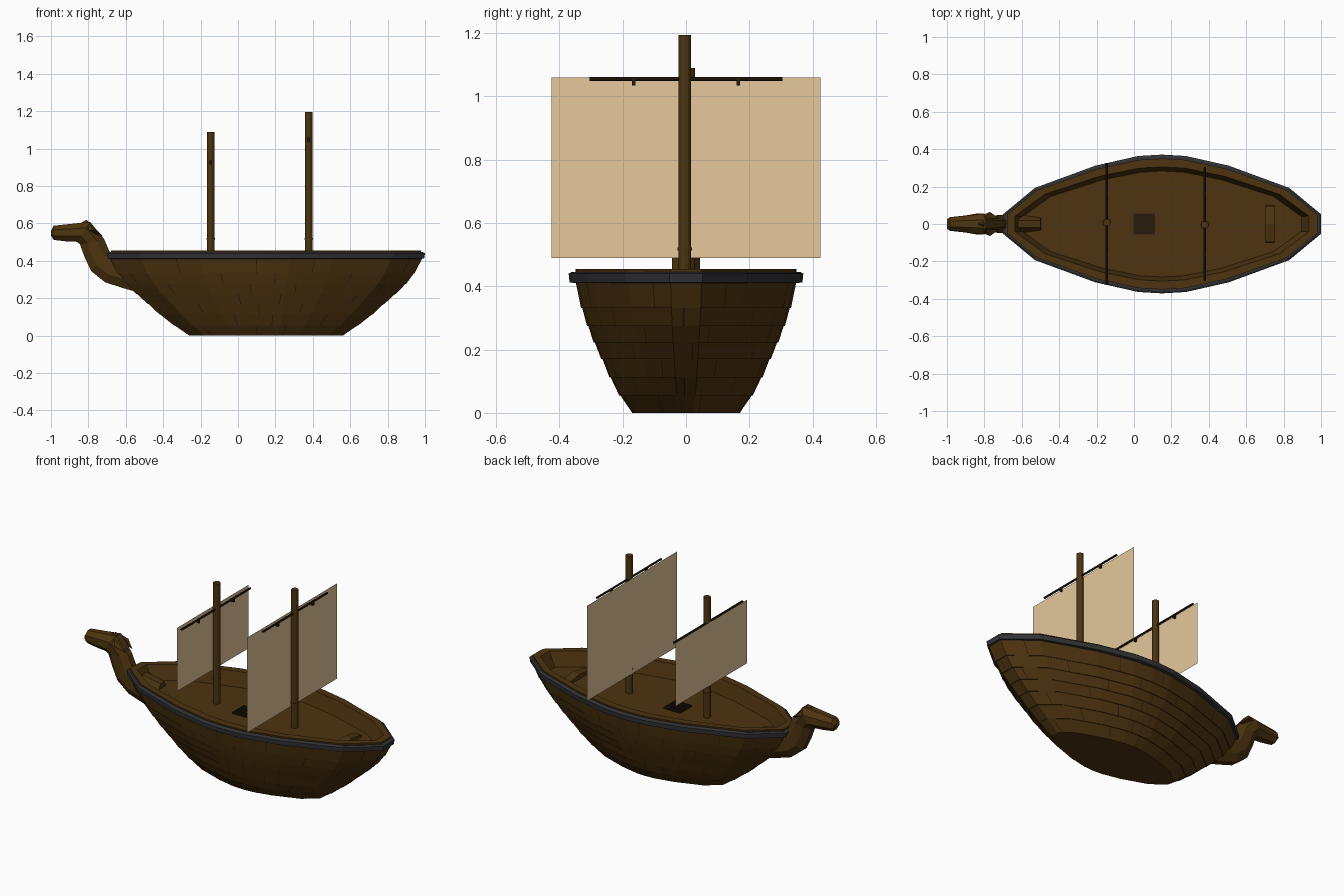
import bpy, bmesh, math
from mathutils import Vector

if "Cube" in bpy.data.objects:
    bpy.data.objects.remove(bpy.data.objects["Cube"])

def material(name, rgb):
    m = bpy.data.materials.new(name)
    m.diffuse_color = (*rgb, 1)
    m.use_nodes = True
    m.node_tree.nodes["Principled BSDF"].inputs["Base Color"].default_value = m.diffuse_color
    return m

WOOD = material("wood", (0.074, 0.034, 0.005))
DARK = material("dark_wood", (0.022, 0.012, 0.004))
IRON = material("dark_trim", (0.032, 0.032, 0.036))
CLOTH = material("sailcloth", (0.78, 0.58, 0.33))
DECK = .371

def make(name, verts, faces, mat, solid=True):
    me = bpy.data.meshes.new(name)
    me.from_pydata([tuple(v) for v in verts], [], faces)
    if solid:
        bm = bmesh.new()
        bm.from_mesh(me)
        bmesh.ops.recalc_face_normals(bm, faces=bm.faces)
        bm.to_mesh(me)
        bm.free()
    me.materials.append(mat)
    ob = bpy.data.objects.new(name, me)
    bpy.context.collection.objects.link(ob)
    return ob

def loft(name, rings, mat, bottom=True, top=True, loop=False):
    n = len(rings[0])
    verts = [v for r in rings for v in r]
    faces = []
    for k in range(len(rings) if loop else len(rings) - 1):
        a, b = k * n, (k + 1) % len(rings) * n
        faces += [(a + i, a + (i + 1) % n, b + (i + 1) % n, b + i) for i in range(n)]
    last = (len(rings) - 1) * n
    if bottom and not loop:
        faces.append(tuple(range(n))[::-1])
    if top and not loop:
        faces.append(tuple(range(last, last + n)))
    return make(name, verts, faces, mat)

def box(name, lo, hi, mat):
    ring = lambda z: [(lo[0], lo[1], z), (hi[0], lo[1], z), (hi[0], hi[1], z), (lo[0], hi[1], z)]
    return loft(name, [ring(lo[2]), ring(hi[2])], mat)

def rod(name, a, b, r, mat, sides=12):
    a, b = Vector(a), Vector(b)
    q = (b - a).to_track_quat('Z', 'Y')
    circ = [q @ Vector((r * math.cos(t), r * math.sin(t), 0))
            for t in (2 * math.pi * i / sides for i in range(sides))]
    return loft(name, [[p + c for c in circ] for p in (a, b)], mat)

# Plan outline of the boat, scaled to any half length and half width
CX = 0.15
quarter = [(1, .14), (.8, .52), (.42, .84), (.15, .98)]
half = quarter + [(0, 1)] + [(-u, v) for u, v in reversed(quarter)]
PLAN = half + [(u, -v) for u, v in reversed(half)]

def outline(hx, hy, z):
    return [Vector((CX + u * hx, v * hy, z)) for u, v in PLAN]

# Overlapping planked hull, open at the top
levels = [(.41, .17, 0), (.49, .208, .055), (.565, .239, .112), (.63, .265, .17),
          (.69, .289, .222), (.745, .31, .275), (.79, .329, .332), (.84, .351, .42)]
rings, bands = [], []
for k in range(len(levels) - 1):
    (ax, ay, az), (bx, by, bz) = levels[k], levels[k + 1]
    lip = .003 if k else 0
    low, high = outline(ax + lip, ay + lip, az), outline(bx - .001, by - .001, bz)
    rings += [low, high]
    bands.append((low, high))
loft("hull", rings, WOOD, top=False)

# Butt joints between planks, staggered from row to row
verts, faces = [], []
for k, (low, high) in enumerate(bands):
    n = len(low)
    for i in range(k % 2, n, 2):
        f = .25 + .17 * (k % 4)
        j = (i + 1) % n
        side = (low[j] - low[i]).normalized()
        out = side.cross(high[i] - low[i]).normalized()
        if out.dot(low[i] - Vector((CX, 0, .3))) < 0:
            out = -out
        base = len(verts)
        for p, s in ((low, -1), (low, 1), (high, 1), (high, -1)):
            verts.append(p[i].lerp(p[j], f) + side * s * .002 + out * .0012)
        verts[base].z = max(verts[base].z, 0)
        verts[base + 1].z = max(verts[base + 1].z, 0)
        faces.append((base, base + 1, base + 2, base + 3))
make("plank_joints", verts, faces, DARK)

# Rim trim, gunwale ledge and sunken deck
loft("rim_trim", [outline(.82, .34, .41), outline(.845, .368, .412), outline(.85, .371, .44),
                  outline(.84, .36, .446), outline(.82, .34, .446)], IRON, loop=True)
loft("gunwale", [outline(.825, .345, .42), outline(.83, .35, .455), outline(.785, .305, .455),
                 outline(.745, .283, DECK)], WOOD, bottom=False, top=False)
make("deck", outline(.75, .287, DECK), [tuple(range(len(PLAN)))], WOOD, solid=True).data.polygons[0].flip()

# Deck grating
box("grating_base", (0, -.055, DECK - .002), (.11, .055, DECK + .002), DARK)
for i in range(7):
    s = i * .11 / 6
    box("grating_bar_x", (0, s - .057, DECK), (.11, s - .053, DECK + .006), DARK)
    box("grating_bar_y", (s - .002, -.055, DECK), (s + .002, .055, DECK + .006), DARK)

# Stern bench with a ridged top
loft("stern_bench", [[(x, y, DECK + z) for y, z in
                      ((-.1, -.005), (-.095, .015), (0, .028), (.095, .015), (.1, -.005))]
                     for x in (.70, .75)], WOOD)

# Masts with yards, collars and sails
def rig(tag, x, y, top, yard_z, yard, sail_w, z0, z1):
    rod(tag + "_mast", (x, y, DECK - .01), (x, y, top), .02, WOOD)
    rod(tag + "_mast_collar", (x, y, .514), (x, y, .522), .0225, WOOD)
    rod(tag + "_yard", (x, -yard, yard_z), (x, yard, yard_z), .006, DARK, 8)
    for s in (-1, 1):
        box(tag + "_yard_block", (x - .007, s * .165 - .006, yard_z - .02),
            (x + .007, s * .165 + .006, yard_z + .002), DARK)
    sx = x - .021
    make(tag + "_sail", [(sx, -sail_w, z0), (sx, sail_w, z0), (sx, sail_w, z1), (sx, -sail_w, z1)],
         [(0, 1, 2, 3)], CLOTH, solid=False)

rig("main", .378, -.004, 1.195, 1.055, .305, .425, .49, 1.06)
rig("fore", -.146, .008, 1.09, .935, .325, .338, .565, .945)

# Figurehead: sections given as lower point, upper point, half width
sections = [(-.49, .22, -.50, .40, .045), (-.60, .25, -.60, .42, .048), (-.71, .285, -.655, .43, .048),
            (-.785, .345, -.685, .445, .046), (-.82, .42, -.70, .48, .044), (-.845, .488, -.715, .515, .044),
            (-.86, .502, -.79, .608, .056), (-.91, .503, -.87, .60, .046), (-.985, .512, -.985, .588, .036),
            (-1, .535, -1, .56, .025)]
rings = []
for lx, lz, ux, uz, w in sections:
    lo, up = Vector((lx, 0, lz)), Vector((ux, 0, uz))
    rings.append([lo.lerp(up, .5 + .5 * math.cos(t) / math.cos(math.pi / 8))
                  + Vector((0, w * math.sin(t) / math.cos(math.pi / 8), 0))
                  for t in (math.pi / 8 + math.pi / 4 * i for i in range(8))])
loft("figurehead", rings, WOOD)

# Swept ears and crest at the back of the head
for s in (-1, 1):
    make("figurehead_ear", [(-.86, s * .03, .57), (-.77, s * .064, .565), (-.80, s * .03, .60), (-.72, s * .03, .53)],
         [(0, 1, 2), (1, 3, 2), (0, 3, 1), (0, 2, 3)], WOOD)
make("figurehead_crest", [(-.86, 0, .59), (-.80, .02, .60), (-.80, -.02, .60), (-.81, 0, .62), (-.72, 0, .53)],
     [(0, 1, 3), (0, 3, 2), (3, 1, 4), (2, 3, 4), (0, 2, 4), (0, 4, 1)], WOOD)
